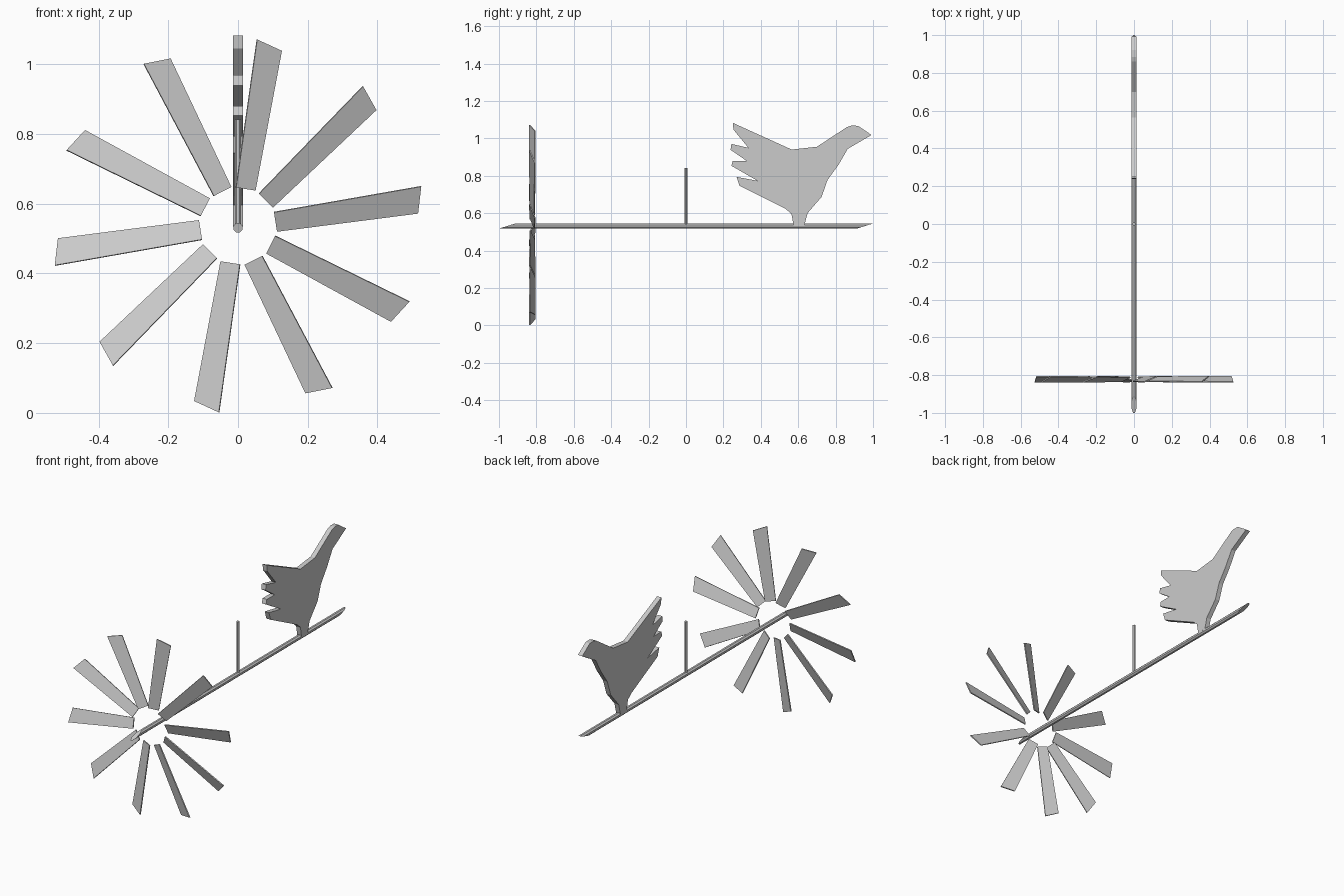
import bpy
import bmesh
import math
from mathutils import Matrix, Vector

cube = bpy.data.objects.get("Cube")
if cube:
    bpy.data.objects.remove(cube, do_unlink=True)

grey = bpy.data.materials.new("plain grey")
grey.use_nodes = True
grey.diffuse_color = (0.6, 0.6, 0.6, 1)
grey.node_tree.nodes["Principled BSDF"].inputs["Base Color"].default_value = (0.6, 0.6, 0.6, 1)


def add_prism(name, outline, offset):
    """Flat-shaded solid: a closed outline swept along an offset vector."""
    bm = bmesh.new()
    face = bm.faces.new([bm.verts.new(p) for p in outline])
    moved = bmesh.ops.extrude_face_region(bm, geom=[face])["geom"]
    verts = [v for v in moved if isinstance(v, bmesh.types.BMVert)]
    bmesh.ops.translate(bm, verts=verts, vec=offset)
    bmesh.ops.recalc_face_normals(bm, faces=bm.faces)
    mesh = bpy.data.meshes.new(name)
    bm.to_mesh(mesh)
    bm.free()
    mesh.materials.append(grey)
    obj = bpy.data.objects.new(name, mesh)
    bpy.context.collection.objects.link(obj)
    return obj


def octagon(radius):
    angles = [math.radians(22.5 + 45 * i) for i in range(8)]
    return [(radius * math.cos(a), radius * math.sin(a)) for a in angles]


# Long rod with both ends cut at the same slant
ROD_Z = 0.531
add_prism("rod", [(x, -0.957 + 3.2 * z, ROD_Z + z) for x, z in octagon(0.0145)],
          (0, 1.914, 0))

# Upright post on the middle of the rod
add_prism("post", [(x, y, ROD_Z) for x, y in octagon(0.0095)], (0, 0, 0.311))

# Bird cut from a flat board, drawn as (y, z)
BIRD = [
    (0.25, 1.083), (0.565, 0.94), (0.70, 0.955), (0.86, 1.06), (0.885, 1.068),
    (0.92, 1.067), (0.992, 1.018), (0.865, 0.944), (0.815, 0.858),
    (0.757, 0.778), (0.725, 0.687), (0.65, 0.60), (0.633, 0.535),
    (0.575, 0.535), (0.564, 0.596), (0.532, 0.623), (0.286, 0.746),
    (0.27, 0.794), (0.382, 0.773), (0.243, 0.853), (0.25, 0.88),
    (0.323, 0.88), (0.238, 0.939), (0.243, 0.97), (0.334, 0.949), (0.254, 1.046),
]
add_prism("bird", [(-0.014, y, z) for y, z in BIRD], (0.028, 0, 0))

# Ten pitched blades around the front of the rod, drawn as (radial, sideways)
BLADE = [(0.108, 0.022), (0.537, 0.029), (0.516, -0.046), (0.108, -0.034)]
THICK = 0.006
hub = Vector((0, -0.822, 0.5365))
for i in range(10):
    turn = Matrix.Rotation(-math.radians(9 + 36 * i), 3, "Y")
    outline = [hub + turn @ Vector((u, -0.4 * (v + 0.007) - THICK / 2, v)) for u, v in BLADE]
    add_prism(f"blade_{i + 1}", outline, turn @ Vector((0, THICK, 0.002)))
